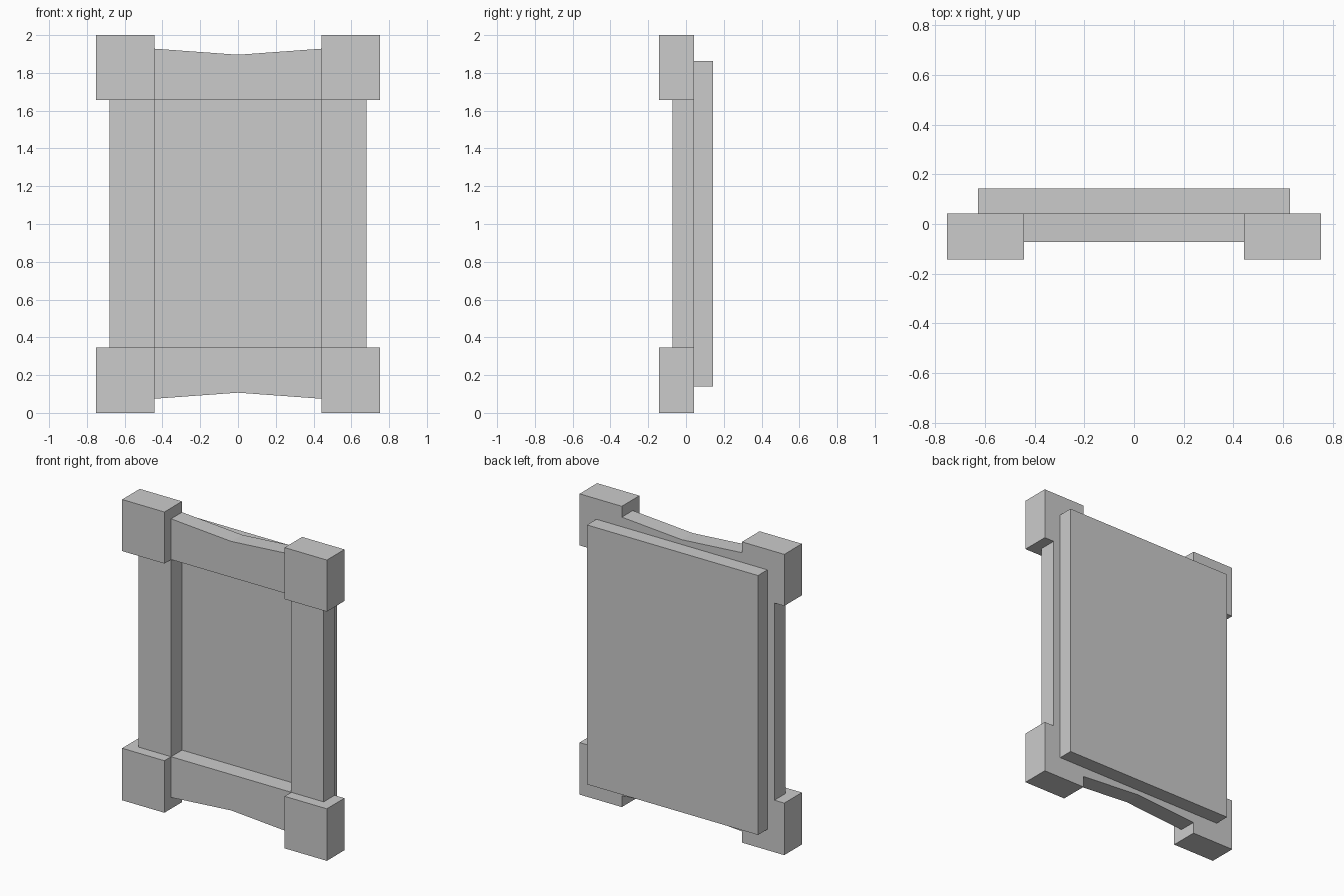
import bpy, bmesh

if "Cube" in bpy.data.objects:
    bpy.data.objects.remove(bpy.data.objects["Cube"])

BACK = 0.043  # shared rear plane of the frame


def prism(name, outline, y0, y1):
    """Extrude an x/z outline from y0 to y1."""
    bm = bmesh.new()
    face = bm.faces.new([bm.verts.new((x, y0, z)) for x, z in outline])
    ext = bmesh.ops.extrude_face_region(bm, geom=[face])
    verts = [v for v in ext["geom"] if isinstance(v, bmesh.types.BMVert)]
    bmesh.ops.translate(bm, verts=verts, vec=(0, y1 - y0, 0))
    bmesh.ops.recalc_face_normals(bm, faces=bm.faces)
    mesh = bpy.data.meshes.new(name)
    bm.to_mesh(mesh)
    bm.free()
    obj = bpy.data.objects.new(name, mesh)
    bpy.context.collection.objects.link(obj)
    return obj


def box(name, x0, x1, y0, y1, z0, z1):
    return prism(name, [(x0, z0), (x1, z0), (x1, z1), (x0, z1)], y0, y1)


# Corner blocks and side stiles
for side, s in (("left", -1), ("right", 1)):
    xi, xo = 0.442 * s, 0.753 * s
    box(f"lower_{side}_corner_block", xi, xo, -0.142, BACK, 0, 0.346)
    box(f"upper_{side}_corner_block", xi, xo, -0.142, BACK, 1.657, 2)
    box(f"{side}_stile", xi, 0.681 * s, -0.072, BACK, 0.346, 1.657)

# Rails with a shallow notch on the outer edge
rail = [(-0.442, 0.346), (0.442, 0.346), (0.442, 0.075), (0, 0.107), (-0.442, 0.075)]
prism("bottom_rail", rail, -0.072, BACK)
prism("top_rail", [(x, 2.003 - z) for x, z in rail], -0.072, BACK)

# Backing panel behind the frame
box("back_panel", -0.629, 0.629, BACK, 0.142, 0.139, 1.864)
